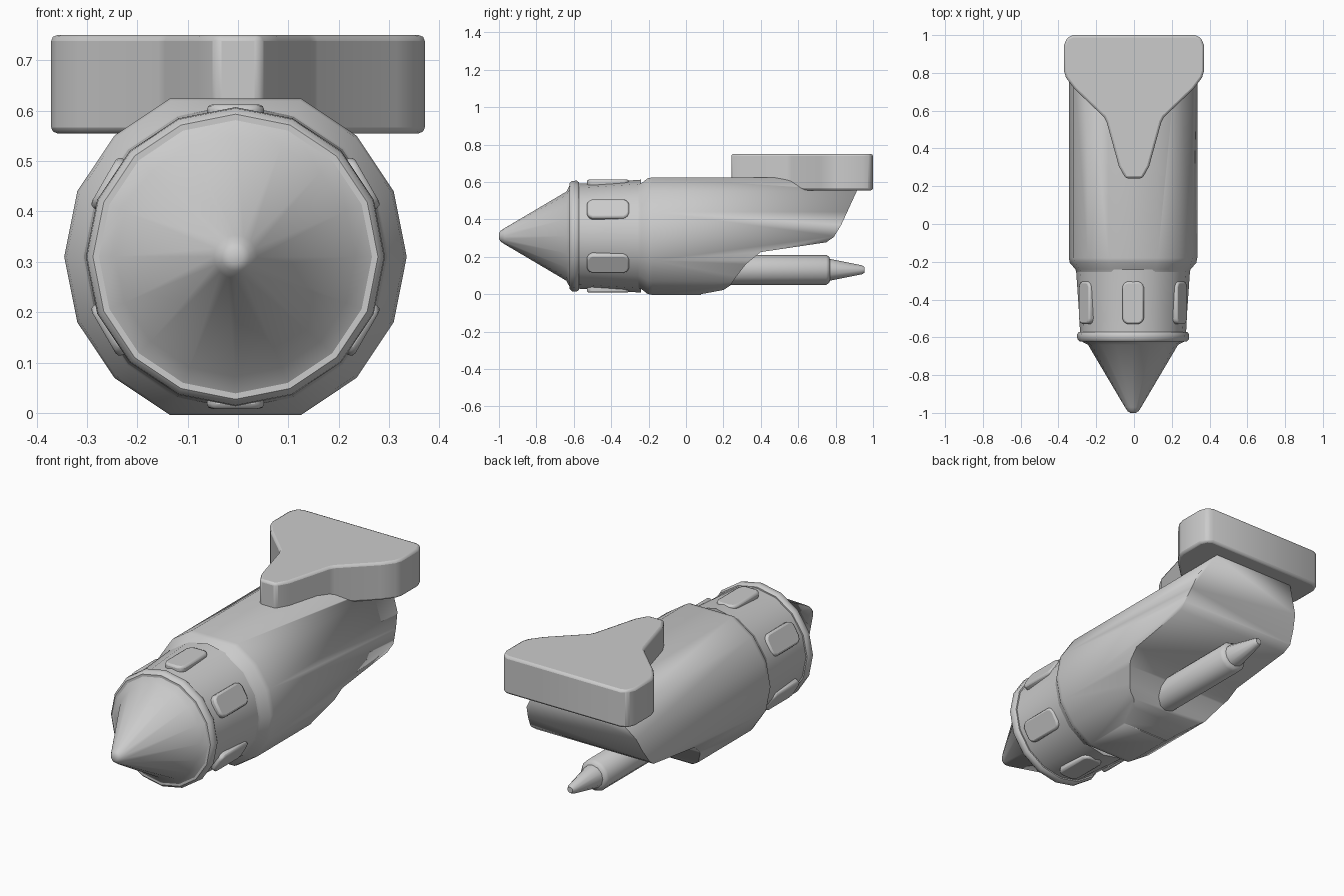
import bpy, bmesh, math
from mathutils import Matrix, Vector

cube = bpy.data.objects.get("Cube")
if cube:
    bpy.data.objects.remove(cube, do_unlink=True)

grey = bpy.data.materials.new("plain_grey")
grey.use_nodes = True
grey.diffuse_color = (0.6, 0.6, 0.6, 1)
grey.node_tree.nodes["Principled BSDF"].inputs["Base Color"].default_value = (0.6, 0.6, 0.6, 1)

CX, CZ = -0.005, 0.31


def finish(bm, name, angle=40):
    bmesh.ops.recalc_face_normals(bm, faces=bm.faces)
    mesh = bpy.data.meshes.new(name)
    bm.to_mesh(mesh)
    bm.free()
    obj = bpy.data.objects.new(name, mesh)
    bpy.context.collection.objects.link(obj)
    mesh.materials.append(grey)
    bpy.ops.object.select_all(action='DESELECT')
    obj.select_set(True)
    bpy.context.view_layer.objects.active = obj
    bpy.ops.object.shade_smooth_by_angle(angle=math.radians(angle))
    return obj


def bevel(obj, width, segments=2):
    mod = obj.modifiers.new("soft_edges", 'BEVEL')
    mod.width, mod.segments = width, segments
    mod.limit_method, mod.angle_limit = 'ANGLE', math.radians(40)


def lathe(name, profile, sides, cz=CZ, skip=(), angle=40):
    """Loft (y, radius) rings around the long axis; skip drops ring corners."""
    bm = bmesh.new()
    rings = []
    for y, r in profile:
        angles = [math.tau * i / sides for i in range(sides) if i not in skip]
        rings.append([bm.verts.new((CX + r * math.cos(a), y, cz + r * math.sin(a)))
                      for a in angles])
    for a, b in zip(rings, rings[1:]):
        for i in range(len(a)):
            j = (i + 1) % len(a)
            bm.faces.new((a[i], a[j], b[j], b[i]))
    bm.faces.new(rings[0])
    bm.faces.new(rings[-1])
    return finish(bm, name, angle)


def prism(name, outline, vector):
    bm = bmesh.new()
    face = bm.faces.new([bm.verts.new(p) for p in outline])
    ext = bmesh.ops.extrude_face_region(bm, geom=[face])
    bmesh.ops.translate(bm, vec=vector,
                        verts=[v for v in ext["geom"] if isinstance(v, bmesh.types.BMVert)])
    return finish(bm, name)


# Main body, flattened on top and underneath
body = lathe("main_body", [(-0.27, 0.296), (-0.24, 0.305), (-0.205, 0.335),
                           (-0.18, 0.34), (0.97, 0.34)], 16, skip=(4, 12))

# Scooped underside and slanted rear
scoop = [(0.08, -0.1), (0.08, 0.0), (0.2, 0.022), (0.235, 0.045), (0.27, 0.095),
         (0.32, 0.16), (0.4, 0.225), (0.75, 0.277), (0.79, 0.305), (0.83, 0.37),
         (0.915, 0.555), (0.945, 0.64), (1.2, 0.64), (1.2, -0.1)]
cutter = prism("scoop_cutter", [(-0.6, y, z) for y, z in scoop], Vector((1.2, 0, 0)))
cutter.hide_render = True
cutter.hide_viewport = True
cut = body.modifiers.new("scoop", 'BOOLEAN')
cut.operation, cut.solver, cut.object = 'DIFFERENCE', 'EXACT', cutter

# Neck, collar and nose cone
lathe("neck", [(-0.6, 0.28), (-0.5, 0.284), (-0.24, 0.302)], 16)
lathe("collar", [(-0.622, 0.22), (-0.622, 0.283), (-0.61, 0.295), (-0.585, 0.297),
                 (-0.572, 0.288), (-0.572, 0.25)], 16)
lathe("nose_cone", [(-1, 0.014), (-0.992, 0.028), (-0.97, 0.043), (-0.64, 0.238),
                    (-0.615, 0.284), (-0.6, 0.284)], 16)

# Six rounded pads around the neck
for k in range(6):
    bm = bmesh.new()
    w, l, c = 0.057, 0.113, 0.03
    corner = [(w, l - c), (w - c * 0.3, l - c * 0.3), (w - c, l)]
    loop = corner + [(-x, y) for x, y in reversed(corner)]
    loop += [(-x, -y) for x, y in loop]
    face = bm.faces.new([bm.verts.new((x, y, 0.265)) for x, y in loop])
    ext = bmesh.ops.extrude_face_region(bm, geom=[face])
    bmesh.ops.translate(bm, vec=(0, 0, 0.037),
                        verts=[v for v in ext["geom"] if isinstance(v, bmesh.types.BMVert)])
    place = (Matrix.Translation((CX, -0.417, CZ))
             @ Matrix.Rotation(math.tau * k / 6, 4, 'Y'))
    bmesh.ops.transform(bm, matrix=place, verts=bm.verts)
    bevel(finish(bm, f"neck_pad_{k + 1}"), 0.01)

# Lower rod with a tapered tip
lathe("lower_rod", [(0.15, 0.08), (0.75, 0.08), (0.765, 0.07), (0.77, 0.058),
                    (0.94, 0.024), (0.955, 0.015)], 12, cz=0.13)

# Rear fin plate with a narrow front and wide back
half = [(0.045, 0.242), (0.08, 0.305), (0.145, 0.54), (0.158, 0.565), (0.315, 0.715),
        (0.36, 0.775), (0.371, 0.81), (0.371, 0.945), (0.355, 0.985), (0.325, 1.0)]
outline = half + [(-x, y) for x, y in reversed(half)]
fin = prism("rear_fin", [(x, y, 0.555) for x, y in outline], Vector((0, 0, 0.195)))
bevel(fin, 0.012)
